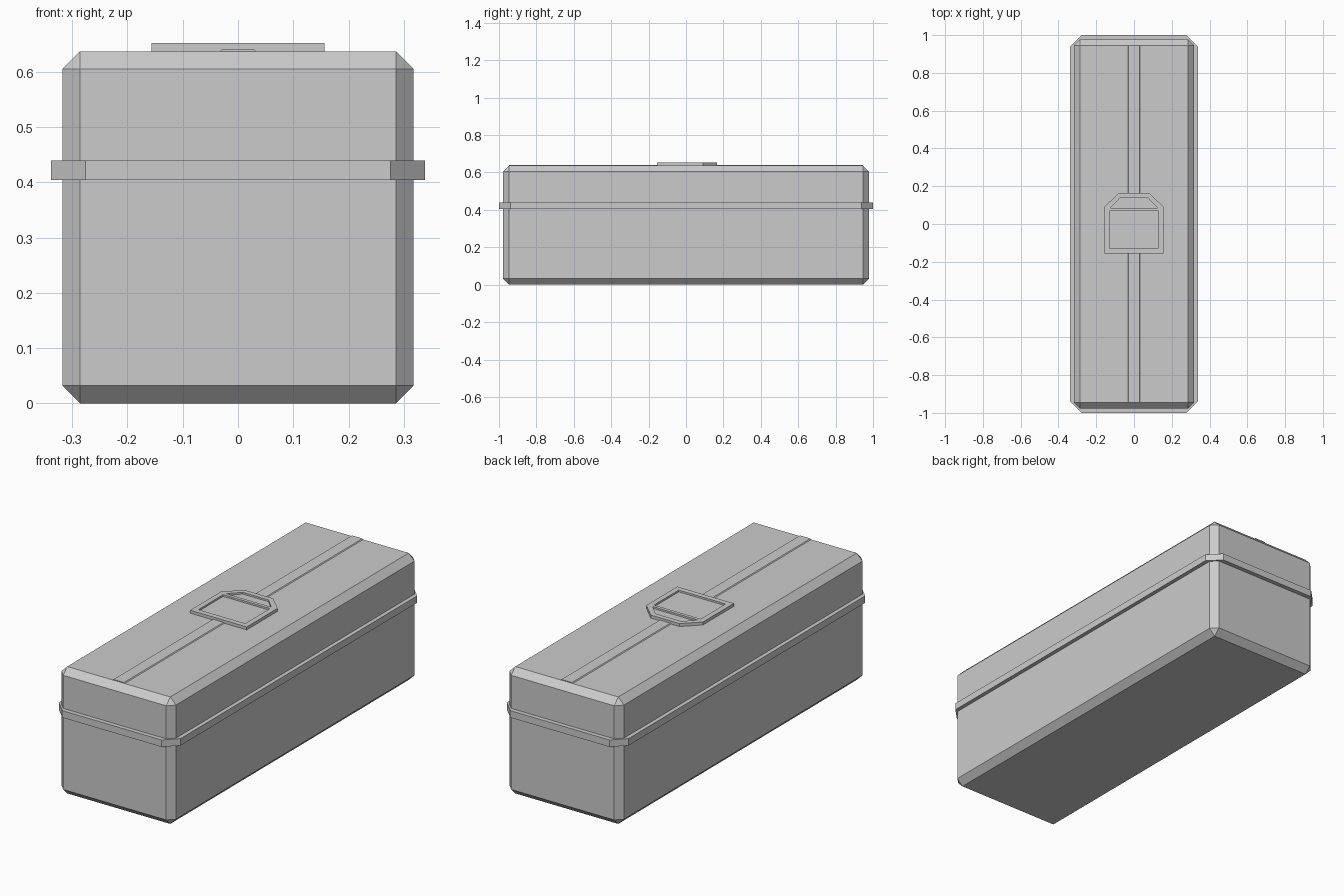
import bpy, bmesh

default_cube = bpy.data.objects.get("Cube")
if default_cube:
    bpy.data.objects.remove(default_cube, do_unlink=True)

grey = bpy.data.materials.new("plain_grey")
grey.use_nodes = True
colour = (0.6, 0.6, 0.6, 1)
grey.diffuse_color = colour
grey.node_tree.nodes["Principled BSDF"].inputs["Base Color"].default_value = colour


def prism(name, outline, z0, z1, taper=0):
    """Extrude an outline upwards; taper pulls the top in along x."""
    bm = bmesh.new()
    base = bm.faces.new([bm.verts.new((x, y, z0)) for x, y in outline])
    top = bmesh.ops.extrude_face_region(bm, geom=[base])["geom"]
    for v in top:
        if isinstance(v, bmesh.types.BMVert):
            v.co.z = z1
            v.co.x -= taper if v.co.x > 0 else -taper
    bmesh.ops.recalc_face_normals(bm, faces=bm.faces)
    mesh = bpy.data.meshes.new(name)
    bm.to_mesh(mesh)
    bm.free()
    mesh.materials.append(grey)
    obj = bpy.data.objects.new(name, mesh)
    bpy.context.collection.objects.link(obj)
    return obj


def rect(x, y0, y1):
    return [(-x, y0), (x, y0), (x, y1), (-x, y1)]


def apply_modifier(obj, mod):
    bpy.context.view_layer.objects.active = obj
    bpy.ops.object.modifier_apply(modifier=mod.name)


# Box body with chamfered edges
body = prism("box_body", rect(0.318, -0.978, 0.978), 0, 0.637)
bevel = body.modifiers.new("chamfer", "BEVEL")
bevel.width = 0.032
bevel.segments = 1
apply_modifier(body, bevel)

# Rim band around the lid seam, with cut corners
X, Y, C = 0.338, 1.0, 0.062
prism("rim_band", [(C - X, -Y), (X - C, -Y), (X, C - Y), (X, Y - C),
                   (X - C, Y), (C - X, Y), (-X, Y - C), (-X, C - Y)], 0.404, 0.439)

# Raised strip along the lid
prism("lid_strip", rect(0.034, -0.946, 0.946), 0.636, 0.641, taper=0.005)

# Latch plate with two sunken panels
plate = prism("latch_plate", rect(0.157, -0.155, 0.09) [:3]
              + [(0.08, 0.165), (-0.08, 0.165), (-0.157, 0.09)], 0.636, 0.652)
panels = {
    "main_panel_cutter": rect(0.13, -0.128, 0.068),
    "end_panel_cutter": [(-0.125, 0.085), (0.125, 0.085), (0.072, 0.14), (-0.072, 0.14)],
}
for name, outline in panels.items():
    cutter = prism(name, outline, 0.643, 0.67)
    cutter.hide_render = True
    cut = plate.modifiers.new(name, "BOOLEAN")
    cut.operation = "DIFFERENCE"
    cut.solver = "EXACT"
    cut.object = cutter
    apply_modifier(plate, cut)
    bpy.data.objects.remove(cutter, do_unlink=True)
